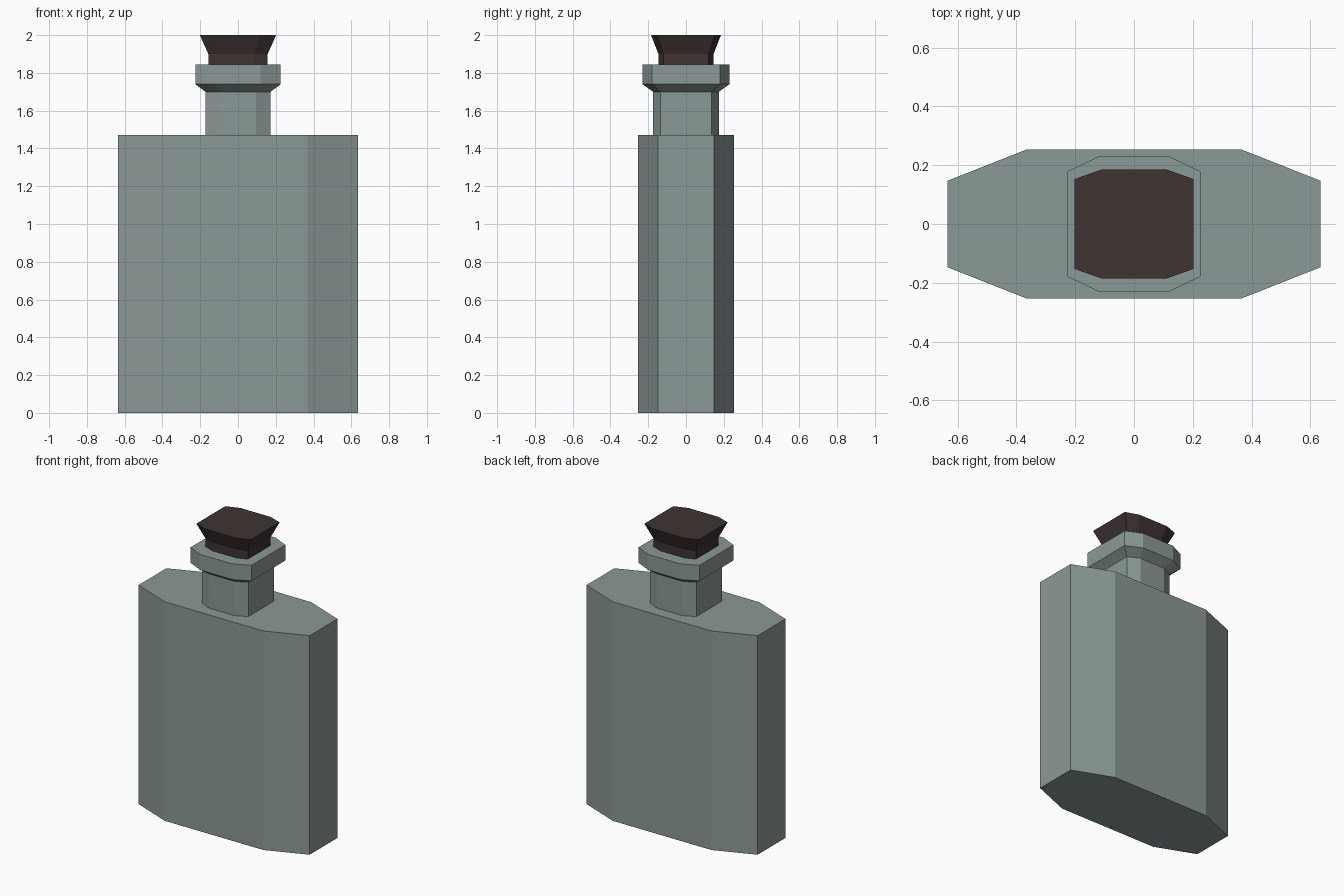
import bpy, bmesh

if "Cube" in bpy.data.objects:
    bpy.data.objects.remove(bpy.data.objects["Cube"])


def material(name, color):
    m = bpy.data.materials.new(name)
    m.diffuse_color = (*color, 1)
    m.use_nodes = True
    m.node_tree.nodes["Principled BSDF"].inputs["Base Color"].default_value = m.diffuse_color
    return m


def loft(name, rings, mat):
    """Stack eight-sided rings (z, half_x, half_y, corner_x, corner_y) into a closed solid."""
    bm = bmesh.new()
    loops = []
    for z, hx, hy, cx, cy in rings:
        quarter = [(hx, cy), (cx, hy)]
        pts = quarter + [(-x, y) for x, y in reversed(quarter)]
        pts += [(-x, -y) for x, y in pts]
        loops.append([bm.verts.new((x, y, z)) for x, y in pts])
    for a, b in zip(loops, loops[1:]):
        for i in range(8):
            j = (i + 1) % 8
            bm.faces.new((a[i], a[j], b[j], b[i]))
    bm.faces.new(loops[0][::-1])
    bm.faces.new(loops[-1])
    bmesh.ops.recalc_face_normals(bm, faces=bm.faces)
    mesh = bpy.data.meshes.new(name)
    bm.to_mesh(mesh)
    bm.free()
    mesh.materials.append(mat)
    obj = bpy.data.objects.new(name, mesh)
    bpy.context.collection.objects.link(obj)
    return obj


glass = material("glass", (0.26, 0.32, 0.31))
cork = material("stopper_dark", (0.05, 0.034, 0.033))

# Flat bottle: body, shoulder, neck and flared collar in one skin
loft("bottle", [
    (0.00, 0.635, 0.253, 0.367, 0.147),
    (1.47, 0.635, 0.253, 0.367, 0.147),
    (1.47, 0.172, 0.174, 0.095, 0.136),
    (1.70, 0.172, 0.174, 0.095, 0.136),
    (1.74, 0.226, 0.230, 0.120, 0.179),
    (1.845, 0.226, 0.230, 0.120, 0.179),
], glass)

# Stopper: straight plug widening to a flat top
loft("stopper", [
    (1.845, 0.157, 0.146, 0.087, 0.120),
    (1.90, 0.157, 0.146, 0.087, 0.120),
    (2.00, 0.202, 0.185, 0.112, 0.153),
], cork)
